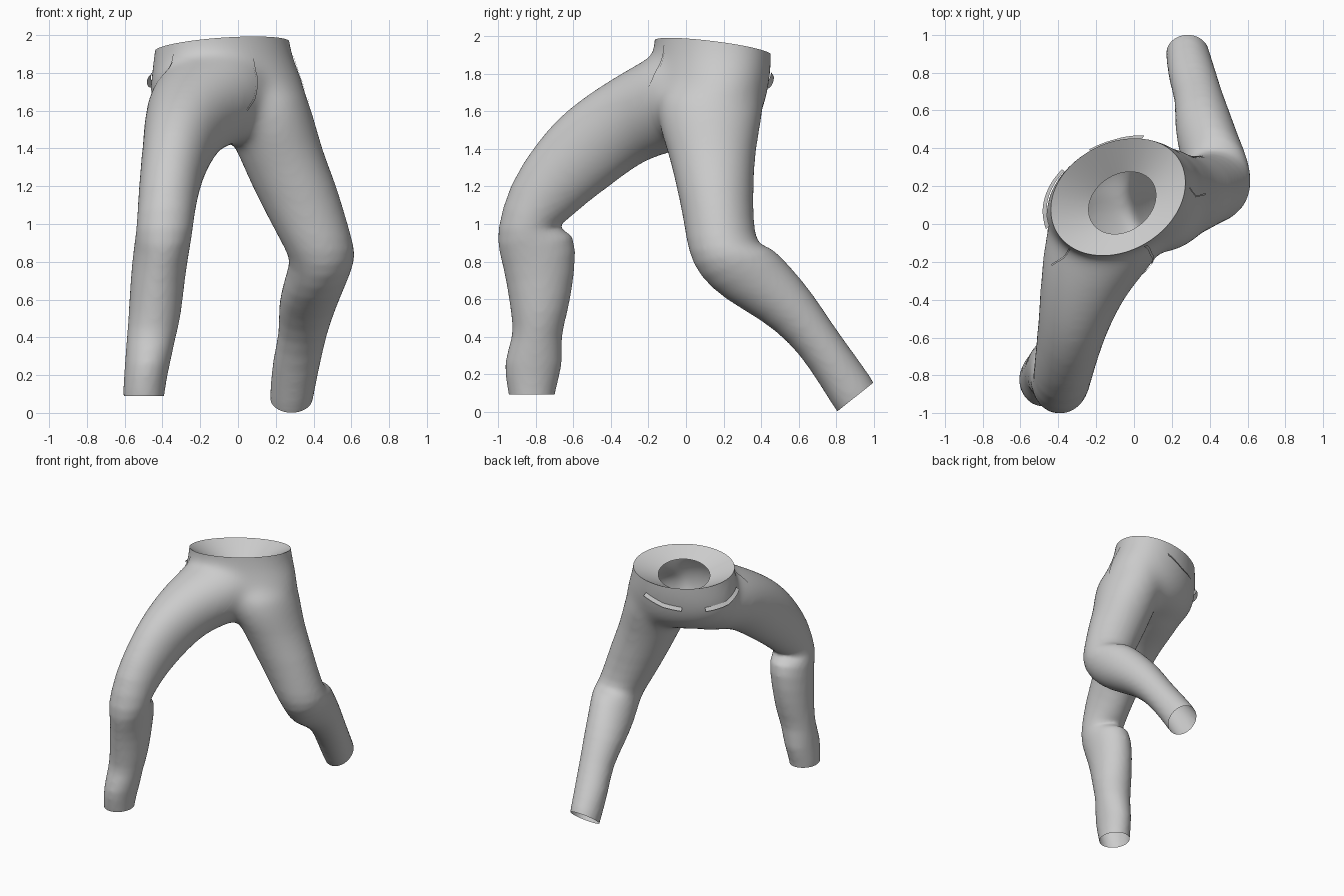
import bpy, bmesh, math
from mathutils import Vector
from mathutils.bvhtree import BVHTree

cube = bpy.data.objects.get("Cube")
if cube:
    bpy.data.objects.remove(cube, do_unlink=True)

SIDES = 24


def make_material(name, value):
    mat = bpy.data.materials.new(name)
    mat.use_nodes = True
    colour = (value, value, value, 1)
    mat.diffuse_color = colour
    mat.node_tree.nodes["Principled BSDF"].inputs["Base Color"].default_value = colour
    return mat


cloth = make_material("grey cloth", 0.6)


def add_object(name, bm):
    mesh = bpy.data.meshes.new(name)
    bm.to_mesh(mesh)
    bm.free()
    obj = bpy.data.objects.new(name, mesh)
    bpy.context.collection.objects.link(obj)
    mesh.materials.append(cloth)
    return obj


def loft(bm, sections, skew=0):
    """Closed tube; a section is x min, x max, front y z, back y z."""
    rings = []
    for x0, x1, fy, fz, by, bz in sections:
        front, back = Vector((-skew, fy, fz)), Vector((skew, by, bz))
        middle = (front + back) / 2 + Vector(((x0 + x1) / 2, 0, 0))
        ring = []
        for i in range(SIDES):
            a = math.tau * i / SIDES
            side = Vector(((x1 - x0) / 2 * math.cos(a), 0, 0))
            ring.append(bm.verts.new(middle + side + (back - front) / 2 * math.sin(a)))
        rings.append(ring)
    for r, s in zip(rings, rings[1:]):
        for i in range(SIDES):
            j = (i + 1) % SIDES
            bm.faces.new((r[i], r[j], s[j], s[i]))
    bm.faces.new(rings[0])
    bm.faces.new(rings[-1])


pelvis = [
    (-.42, .25, -.17, 2.25, .46, 2.25),
    (-.43, .26, -.17, 1.97, .46, 1.93),
    (-.45, .31, -.18, 1.84, .46, 1.82),
    (-.47, .36, -.2, 1.72, .44, 1.7),
    (-.45, .37, -.2, 1.58, .41, 1.58),
    (-.3, .27, -.16, 1.42, .3, 1.45),
]
right_leg = [
    (-.42, .2, -.1, 1.95, .3, 1.52),
    (-.47, .2, -.2, 1.89, .1, 1.42),
    (-.49, .1, -.31, 1.83, -.08, 1.38),
    (-.5, -.03, -.46, 1.74, -.22, 1.34),
    (-.51, -.12, -.64, 1.62, -.38, 1.22),
    (-.52, -.18, -.81, 1.44, -.52, 1.12),
    (-.53, -.22, -.94, 1.22, -.63, 1.02),
    (-.54, -.24, -1.02, .95, -.72, .96),
    (-.55, -.25, -.99, .82, -.58, .98),
    (-.57, -.28, -.96, .7, -.59, .74),
    (-.58, -.3, -.93, .5, -.63, .52),
    (-.59, -.33, -.92, .4, -.67, .4),
    (-.6, -.36, -.98, .26, -.65, .25),
    (-.61, -.39, -.95, .12, -.7, .12),
    (-.61, -.39, -.94, 0, -.7, 0),
]
left_leg = [
    (-.1, .34, -.15, 1.8, .43, 1.78),
    (-.1, .4, -.17, 1.56, .42, 1.6),
    (-.02, .45, -.1, 1.38, .38, 1.42),
    (.07, .52, -.05, 1.2, .36, 1.22),
    (.17, .58, -.01, 1, .36, 1.02),
    (.25, .62, .01, .85, .38, .88),
    (.28, .62, .07, .72, .45, .89),
    (.24, .57, .2, .6, .56, .77),
    (.21, .52, .4, .49, .67, .64),
    (.22, .47, .55, .37, .78, .47),
    (.18, .44, .66, .23, .88, .33),
    (.17, .4, .79, .02, .99, .18),
    (.16, .39, .85, -.08, 1.05, .08),
]

# Pelvis and legs fused into one cloth surface
bm = bmesh.new()
loft(bm, pelvis, .084)
loft(bm, right_leg)
loft(bm, left_leg)
bmesh.ops.recalc_face_normals(bm, faces=bm.faces)
blank = add_object("trouser_blank", bm)
blank.modifiers.new("round", 'SUBSURF').levels = 1
fuse = blank.modifiers.new("fuse", 'REMESH')
fuse.mode = 'VOXEL'
fuse.voxel_size = 0.016
soften = blank.modifiers.new("soften", 'SMOOTH')
soften.factor = 0.5
soften.iterations = 6
graph = bpy.context.evaluated_depsgraph_get()
bm = bmesh.new()
bm.from_mesh(blank.evaluated_get(graph).to_mesh())
bpy.data.objects.remove(blank, do_unlink=True)

# Blend the hips into the thighs, fading out down the legs
for step in range(40):
    hips = [v for v in bm.verts if 1.2 + step * .005 < v.co.z < 2]
    bmesh.ops.smooth_vert(bm, verts=hips, factor=0.5,
                          use_axis_x=True, use_axis_y=True, use_axis_z=True)


def cut_open(point, normal, region):
    verts = {v for v in bm.verts if region(v.co)}
    edges = {e for v in verts for e in v.link_edges}
    faces = {f for v in verts for f in v.link_faces}
    bmesh.ops.bisect_plane(bm, geom=list(verts | edges | faces), plane_co=point,
                           plane_no=normal, clear_outer=True)


# Open cuffs and tilted waist
cut_open((0, 0, .09), (0, 0, -1), lambda c: c.y < -.5 and c.z < .3)
cut_open((.28, .9, .075), (0, .62, -.78), lambda c: c.y > .6 and c.z < .4)
cut_open((0, .14, 1.95), (-.1, .15, 1), lambda c: c.z > 1.75)
surface = BVHTree.FromBMesh(bm)

# Lining sloping inward from the waist to a smaller opening
rim = [e for e in bm.edges if e.is_boundary and e.verts[0].co.z > 1.8]
lining = bmesh.ops.extrude_edge_only(bm, edges=rim)["geom"]
for v in lining:
    if isinstance(v, bmesh.types.BMVert):
        v.co.x = -.06 + (v.co.x + .08) * .5
        v.co.y = .11 + (v.co.y - .14) * .53
        v.co.z = 1.855 + .26 * (v.co.x + .06) - .31 * (v.co.y - .11)
trousers = add_object("trousers", bm)


def seam(name, points, width, lift=.006):
    """Thin cloth strip along a path on the surface; lift raises its second edge."""
    path = []
    for a, b in zip(points, points[1:]):
        path += [Vector(a).lerp(Vector(b), t / 6) for t in range(6)]
    path.append(Vector(points[-1]))
    bm = bmesh.new()
    pairs = []
    for i, p in enumerate(path):
        along = path[min(i + 1, len(path) - 1)] - path[max(i - 1, 0)]
        normal = surface.find_nearest(p)[1]
        across = along.cross(normal).normalized() * width / 2
        pair = []
        for q, rise in ((p - across, .006), (p + across, lift)):
            spot, n = surface.find_nearest(q)[:2]
            pair.append(bm.verts.new(spot + n * rise))
        pairs.append(pair)
    for (a, b), (c, d) in zip(pairs, pairs[1:]):
        bm.faces.new((a, b, d, c))
    return add_object(name, bm)


# Fly, side pocket edges and gaping back pocket welts
parts = [trousers]
parts.append(seam("fly_flap", [(.08, -.16, 1.96), (.12, -.18, 1.88), (.13, -.2, 1.78),
                               (.11, -.24, 1.66), (.06, -.27, 1.6)], .015))
parts.append(seam("left_pocket_edge", [(.32, .19, 1.9), (.36, .14, 1.8), (.4, .16, 1.65)], .01))
parts.append(seam("right_pocket_edge", [(-.33, -.12, 1.9), (-.38, -.18, 1.83),
                                        (-.45, -.22, 1.75)], .01))
parts.append(seam("left_back_welt", [(.05, .46, 1.8), (-.1, .45, 1.74),
                                     (-.24, .4, 1.72)], .025, .025))
parts.append(seam("right_back_welt", [(-.37, .28, 1.72), (-.44, .12, 1.74),
                                      (-.46, -.02, 1.8)], .025, .025))

bpy.ops.object.select_all(action='DESELECT')
for obj in parts:
    obj.select_set(True)
bpy.context.view_layer.objects.active = trousers
bpy.ops.object.shade_smooth_by_angle(angle=math.radians(40))
